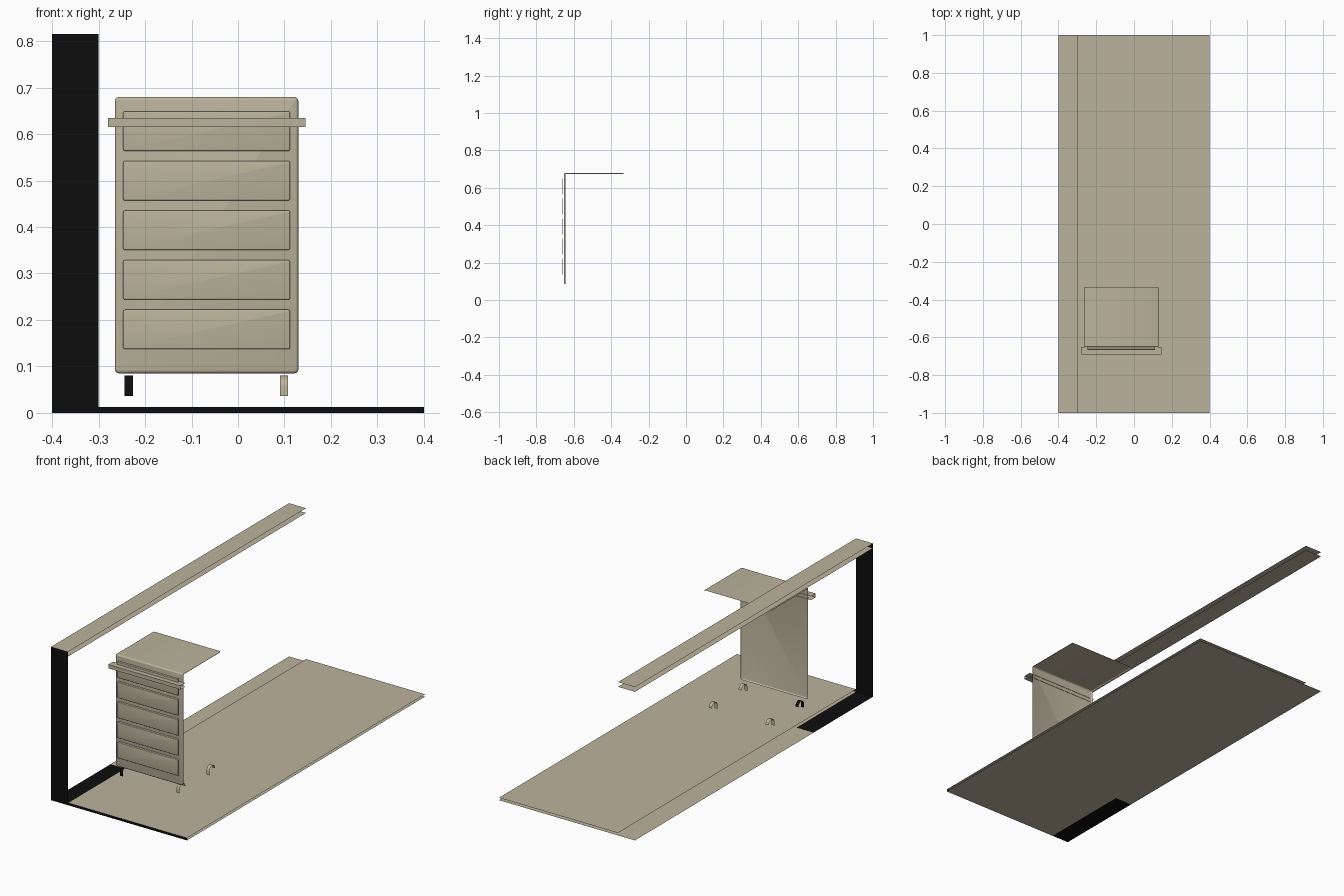
import bpy, bmesh, math

if "Cube" in bpy.data.objects:
    bpy.data.objects.remove(bpy.data.objects["Cube"])

def material(name, rgb):
    m = bpy.data.materials.new(name)
    m.diffuse_color = (*rgb, 1)
    m.use_nodes = True
    m.node_tree.nodes["Principled BSDF"].inputs["Base Color"].default_value = m.diffuse_color
    return m

BEIGE = material("warm_beige", (0.50, 0.45, 0.335))
BLACK = material("near_black", (0.004, 0.004, 0.004))

def finish(name, bm, mats, smooth=False):
    bmesh.ops.remove_doubles(bm, verts=bm.verts, dist=1e-5)
    me = bpy.data.meshes.new(name)
    bm.to_mesh(me)
    bm.free()
    for m in mats:
        me.materials.append(m)
    ob = bpy.data.objects.new(name, me)
    bpy.context.collection.objects.link(ob)
    if smooth:
        bpy.ops.object.select_all(action='DESELECT')
        ob.select_set(True)
        bpy.context.view_layer.objects.active = ob
        bpy.ops.object.shade_smooth_by_angle(angle=math.radians(40))
    return ob

def shell(name, x0, x1, y0, y1, z0, z1, sides, black=""):
    """Open box: F = front, T = top, B = bottom; sides in black are dark."""
    bm = bmesh.new()
    quads = {
        "F": [(x0, y0, z0), (x1, y0, z0), (x1, y0, z1), (x0, y0, z1)],
        "T": [(x0, y0, z1), (x1, y0, z1), (x1, y1, z1), (x0, y1, z1)],
        "B": [(x0, y0, z0), (x0, y1, z0), (x1, y1, z0), (x1, y0, z0)],
    }
    for s in sides:
        f = bm.faces.new([bm.verts.new(p) for p in quads[s]])
        f.material_index = int(s in black)
    return finish(name, bm, [BEIGE, BLACK])

def rounded(x0, x1, z0, z1, r, n=4):
    pts = []
    for cx, cz, a in ((x1 - r, z1 - r, 0), (x0 + r, z1 - r, 90),
                      (x0 + r, z0 + r, 180), (x1 - r, z0 + r, 270)):
        for i in range(n + 1):
            t = math.radians(a + 90 * i / n)
            pts.append((cx + r * math.cos(t), cz + r * math.sin(t)))
    return pts

def panel(name, x0, x1, z0, z1, y, r):
    """Front sheet with softly rounded rim, open at the back."""
    bm = bmesh.new()
    rings = []
    for i in range(4):
        t = math.pi / 2 * i / 3
        d = r * (1 - math.sin(t))
        pts = rounded(x0 + d, x1 - d, z0 + d, z1 - d, r * 1.3 - d)
        rings.append([bm.verts.new((x, y + r * (1 - math.cos(t)), z)) for x, z in pts])
    bm.faces.new(rings[0][::-1])
    n = len(rings[0])
    for a, b in zip(rings, rings[1:]):
        for i in range(n):
            j = (i + 1) % n
            bm.faces.new((a[i], a[j], b[j], b[i]))
    return finish(name, bm, [BEIGE], True)

def strip(name, profile, axis, a0, a1, mats, flip=False):
    """Sheet made by sweeping an open profile along x or y."""
    bm = bmesh.new()
    mk = (lambda p, a: (a, p[0], p[1])) if axis == "x" else (lambda p, a: (p[0], a, p[1]))
    r0 = [bm.verts.new(mk(p, a0)) for p in profile]
    r1 = [bm.verts.new(mk(p, a1)) for p in profile]
    for i in range(len(profile) - 1):
        q = (r0[i], r0[i + 1], r1[i + 1], r1[i])
        bm.faces.new(q[::-1] if flip else q)
    return finish(name, bm, mats, True)

# Upright slab: dark front end and the capping sheets
shell("upright_end", -0.40, -0.30, -1, 1, 0, 0.815, "FT", "F")
shell("upright_cap_underside", -0.40, -0.30, -1, 1, 0.79, 0.81, "B")

# Base slab: thin front lip, top and underside, dark patch in one corner
shell("base_slab", -0.30, 0.40, -1, 1, 0, 0.013, "FTB", "F")
shell("base_rear_strip", -0.40, -0.30, -0.5, 1, 0, 0.013, "B")
shell("base_dark_corner", -0.40, -0.30, -1, -0.5, 0, 0.013, "B", "B")

# Cabinet front and top with rounded edges
panel("cabinet_front", -0.265, 0.13, 0.085, 0.68, -0.652, 0.007)
r = 0.006
arc = [(math.cos(math.radians(a)) * r, math.sin(math.radians(a)) * r) for a in (0, 30, 60, 90)]
top = [(0.13 - r + x, 0.68 - r + z) for x, z in arc]
top += [(-0.265 + r - x, 0.68 - r + z) for x, z in arc[::-1]]
strip("cabinet_top", top, "y", -0.646, -0.335, [BEIGE], True)

# Five drawer fronts
for i in range(5):
    z = 0.137 + 0.1067 * i
    panel(f"drawer_front_{i + 1}", -0.247, 0.112, z, z + 0.085, -0.664, 0.003)
    shell(f"drawer_edges_{i + 1}", -0.245, 0.11, -0.661, -0.652, z, z + 0.085, "TB")

# Handle bar across the top drawer
shell("handle_bar", -0.28, 0.145, -0.69, -0.65, 0.615, 0.635, "FTB")

# Casters: curved covers with a straight front skirt
for sx, x in (("left", -0.235), ("right", 0.099)):
    for sy, y in (("front", -0.62), ("rear", -0.37)):
        prof = [(y - 0.024, 0.036)]
        prof += [(y - 0.024 * math.cos(math.pi * i / 10),
                  0.056 + 0.024 * math.sin(math.pi * i / 10)) for i in range(11)]
        dark = sx == "left" and sy == "front"
        strip(f"{sy}_{sx}_caster", prof, "x", x - 0.009, x + 0.009,
              [BLACK if dark else BEIGE], True)
